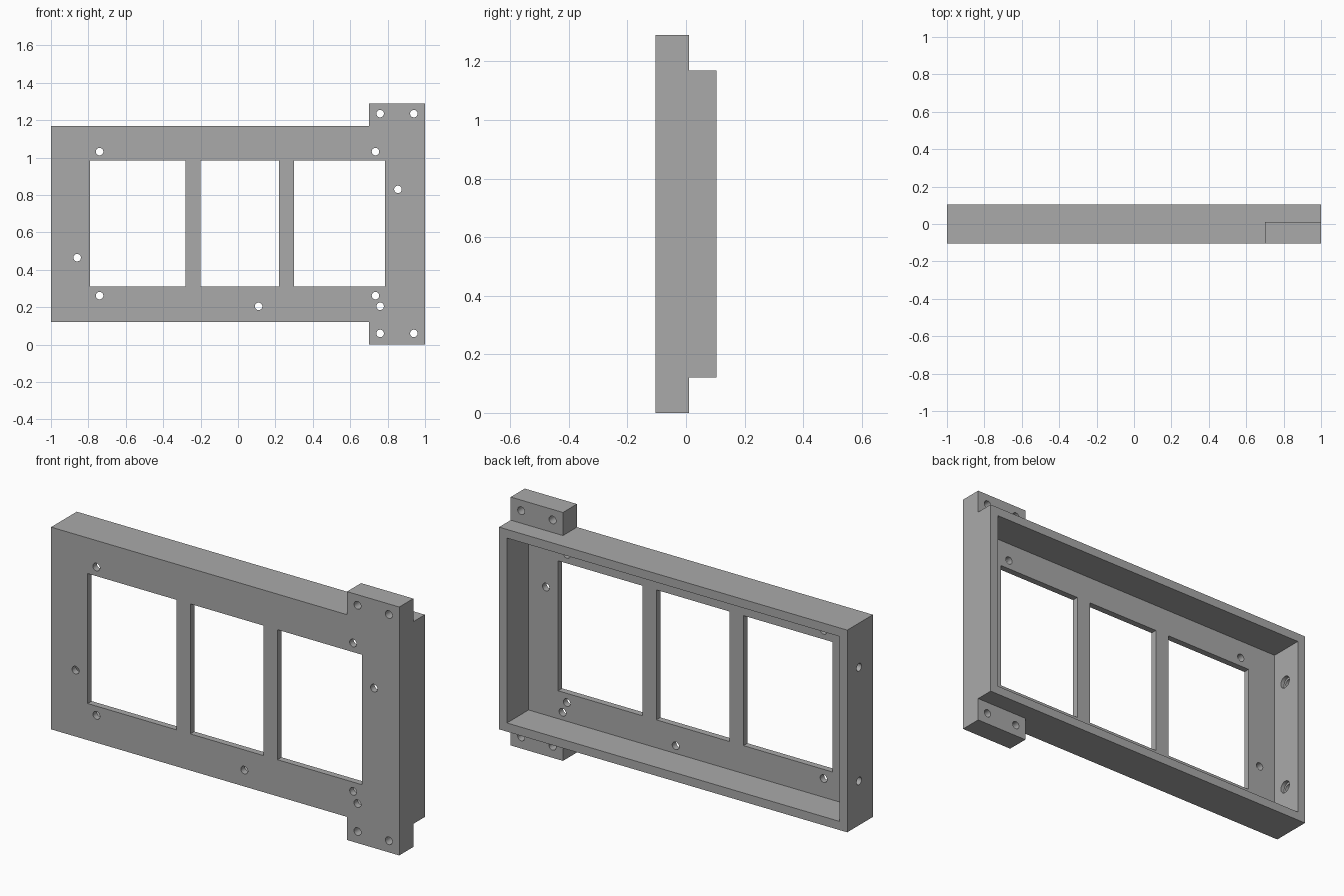
import bpy
import bmesh
from math import pi, radians
from mathutils import Matrix, Vector

if "Cube" in bpy.data.objects:
    bpy.data.objects.remove(bpy.data.objects["Cube"], do_unlink=True)

FRONT, BACK = -0.105, 0.105      # frame depth
LOW, HIGH, TOP = 0.12, 1.17, 1.29  # frame bottom, frame top, upper ear top
EAR_X, EAR_BACK = 0.70, 0.01     # ear inner edge and rear face
WALL, PLATE = 0.045, 0.033       # rim and front plate thickness
HOLE = 0.02                      # screw hole radius

grey = bpy.data.materials.new("plain grey")
grey.use_nodes = True
colour = (0.4, 0.4, 0.4, 1)
grey.diffuse_color = colour
grey.node_tree.nodes["Principled BSDF"].inputs["Base Color"].default_value = colour


def finish(bm, name):
    bmesh.ops.recalc_face_normals(bm, faces=bm.faces)
    mesh = bpy.data.meshes.new(name)
    bm.to_mesh(mesh)
    bm.free()
    mesh.materials.append(grey)
    obj = bpy.data.objects.new(name, mesh)
    bpy.context.collection.objects.link(obj)
    return obj


def add_box(bm, x0, x1, y0, y1, z0, z1):
    centre = Vector((x0 + x1, y0 + y1, z0 + z1)) / 2
    size = Matrix.Diagonal((x1 - x0, y1 - y0, z1 - z0, 1))
    bmesh.ops.create_cube(bm, size=1, matrix=Matrix.Translation(centre) @ size)


def add_cylinder(bm, centre, radius, depth, axis):
    turn = Matrix.Rotation(pi / 2, 4, "X" if axis == "Y" else "Y")
    bmesh.ops.create_cone(bm, cap_ends=True, segments=32, radius1=radius, radius2=radius,
                          depth=depth, matrix=Matrix.Translation(centre) @ turn)


# Solid frame with ears, extruded from its front outline
bm = bmesh.new()
outline = [(-1, LOW), (EAR_X, LOW), (EAR_X, 0), (1, 0),
           (1, TOP), (EAR_X, TOP), (EAR_X, HIGH), (-1, HIGH)]
face = bm.faces.new([bm.verts.new((x, FRONT, z)) for x, z in outline])
swept = bmesh.ops.extrude_face_region(bm, geom=[face])["geom"]
bmesh.ops.translate(bm, vec=(0, BACK - FRONT, 0),
                    verts=[v for v in swept if isinstance(v, bmesh.types.BMVert)])
frame = finish(bm, "panel_frame")

# Rear hollow and the steps behind both ears
bm = bmesh.new()
add_box(bm, -1 + WALL, 1 - WALL, FRONT + PLATE, 0.3, LOW + WALL, HIGH - WALL)
add_box(bm, 0.5, 1.2, EAR_BACK, 0.3, -0.2, LOW)
add_box(bm, 0.5, 1.2, EAR_BACK, 0.3, HIGH, TOP + 0.2)
hollow = finish(bm, "hollow_cutter")

# Three windows and the front screw holes
bm = bmesh.new()
for x0, x1 in [(-0.79, -0.28), (-0.20, 0.22), (0.30, 0.785)]:
    add_box(bm, x0, x1, -0.3, 0.3, 0.31, 0.985)
screws = [(x, z) for x in (-0.74, 0.735) for z in (0.262, 1.032)]    # window corners
screws += [(x, z) for x in (0.76, 0.94) for z in (0.06, 1.235)]      # ears
screws += [(-0.86, 0.465), (0.855, 0.83), (0.11, 0.205), (0.76, 0.205)]
for x, z in screws:
    add_cylinder(bm, (x, 0, z), HOLE, 0.6, "Y")
openings = finish(bm, "opening_cutter")

# Side wall bores and their wider inner recesses
bm_bore, bm_recess = bmesh.new(), bmesh.new()
for z in (0.35, 0.94):
    add_cylinder(bm_bore, (-1, 0.008, z), HOLE, 0.15, "X")
    add_cylinder(bm_recess, (-0.955, 0.008, z), 0.032, 0.04, "X")
bores = finish(bm_bore, "side_bore_cutter")
recesses = finish(bm_recess, "side_recess_cutter")

# Cut everything out of the frame, then drop the cutters
bpy.ops.object.select_all(action="DESELECT")
bpy.context.view_layer.objects.active = frame
frame.select_set(True)
for cutter in (hollow, openings, bores, recesses):
    cutter.hide_render = True
    mod = frame.modifiers.new(cutter.name, "BOOLEAN")
    mod.operation = "DIFFERENCE"
    mod.solver = "EXACT"
    mod.object = cutter
    bpy.ops.object.modifier_apply(modifier=mod.name)
    bpy.data.objects.remove(cutter, do_unlink=True)

bpy.ops.object.shade_smooth_by_angle(angle=radians(30))
